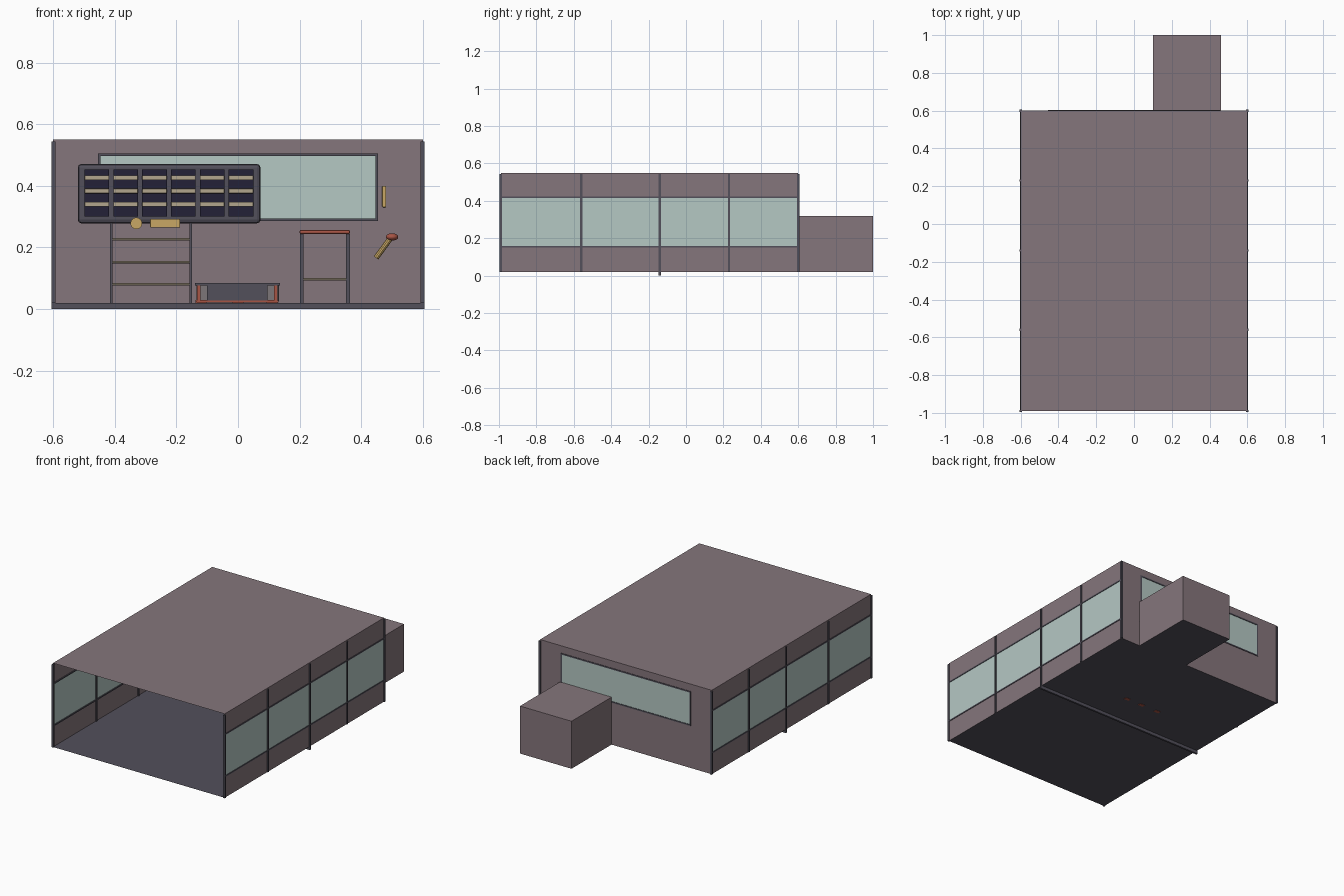
import bpy, bmesh
from mathutils import Vector

old = bpy.data.objects.get("Cube")
if old:
    bpy.data.objects.remove(old)


def material(name, r, g, b):
    m = bpy.data.materials.new(name)
    m.use_nodes = True
    m.diffuse_color = (r, g, b, 1)
    m.node_tree.nodes["Principled BSDF"].inputs["Base Color"].default_value = (r, g, b, 1)
    return m


WALL = material("mauve wall", 0.235, 0.18, 0.2)
GLASS = material("pale glass", 0.46, 0.58, 0.55)
FRAME = material("slate frame", 0.085, 0.08, 0.105)
NAVY = material("dark navy", 0.017, 0.015, 0.038)
CREAM = material("cream", 0.45, 0.38, 0.27)
GOLD = material("gold", 0.58, 0.39, 0.13)
RED = material("brick red", 0.39, 0.09, 0.06)
GREY = material("warm grey", 0.2, 0.18, 0.19)


def finish(name, bm, *mats):
    me = bpy.data.meshes.new(name)
    bm.to_mesh(me)
    bm.free()
    for m in mats:
        me.materials.append(m)
    ob = bpy.data.objects.new(name, me)
    bpy.context.collection.objects.link(ob)
    return ob


def box(name, mat, x, y, z, bevel=0):
    """Box from (min, max) ranges on each axis."""
    bm = bmesh.new()
    bmesh.ops.create_cube(bm, size=1)
    for v in bm.verts:
        v.co = [(lo + hi) / 2 + c * (hi - lo) for c, (lo, hi) in zip(v.co, (x, y, z))]
    if bevel:
        bmesh.ops.bevel(bm, geom=bm.edges[:], offset=bevel, segments=2, affect='EDGES', profile=0.5)
    return finish(name, bm, mat)


def rod(name, mat, a, b, radius, sides=10):
    a, b = Vector(a), Vector(b)
    bm = bmesh.new()
    bmesh.ops.create_cone(bm, cap_ends=True, segments=sides, radius1=radius,
                          radius2=radius, depth=(b - a).length)
    ob = finish(name, bm, mat)
    ob.location = (a + b) / 2
    ob.rotation_euler = (b - a).to_track_quat('Z', 'Y').to_euler()
    return ob


def sheet(name, point, us, vs, mats, is_glass=lambda u, v: False):
    """Thin gridded panel; faces picked by the rule become glass."""
    bm = bmesh.new()
    g = [[bm.verts.new(point(u, v)) for v in vs] for u in us]
    for i in range(len(us) - 1):
        for j in range(len(vs) - 1):
            f = bm.faces.new((g[i][j], g[i + 1][j], g[i + 1][j + 1], g[i][j + 1]))
            mid = ((us[i] + us[i + 1]) / 2, (vs[j] + vs[j + 1]) / 2)
            f.material_index = int(is_glass(*mid))
    return finish(name, bm, *mats)


W, FRONT, BACK, FLOOR, TOP = 0.6, -0.99, 0.6, 0.02, 0.55
SILL, HEAD = 0.155, 0.42
bays = [FRONT, -0.56, -0.14, 0.23, BACK]

# Shell: floor, roof and back wall with its long window
sheet("floor", lambda u, v: (u, v, FLOOR), [-W, W], [FRONT, BACK], [FRAME])
sheet("roof", lambda u, v: (u, v, TOP), [-W, W], [FRONT, BACK], [WALL])
sheet("back_wall", lambda u, v: (-u, BACK, v), [-W, -0.45, 0.45, W], [FLOOR, 0.29, 0.5, TOP],
      [WALL, GLASS], lambda u, v: abs(u) < 0.45 and 0.29 < v < 0.5)
for z in (0.29, 0.5):
    box("back_window_rail", FRAME, (-0.454, 0.454), (0.585, 0.603), (z - 0.004, z + 0.004))
for x in (-0.45, 0.45):
    box("back_window_jamb", FRAME, (x - 0.004, x + 0.004), (0.585, 0.603), (0.286, 0.504))

# Side walls with window band, posts and rails
for side, label in ((1, "left"), (-1, "right")):
    sheet(label + "_wall", lambda u, v: (side * W, side * u, v), [side * y for y in bays][::side],
          [FLOOR, SILL, HEAD, TOP], [WALL, GLASS], lambda u, v: SILL < v < HEAD)
    xs = sorted((side * 0.593, side * 0.605))
    for y in bays:
        box(label + "_post", FRAME, xs, (y - 0.006, y + 0.006), (FLOOR, 0.543))
    xs = sorted((side * 0.595, side * 0.603))
    for z in (SILL, HEAD):
        box(label + "_rail", FRAME, xs, (FRONT, BACK), (z - 0.004, z + 0.004))

# Cross beam below the floor
box("floor_beam", FRAME, (-0.605, 0.605), (-0.146, -0.134), (0, FLOOR))

# Rear annex, open to the wall, with a dark underside
annex = box("rear_annex", WALL, (0.1, 0.46), (BACK, 1.0), (FLOOR, 0.32))
annex.data.materials.append(FRAME)
for p in annex.data.polygons:
    p.material_index = int(p.normal.z < -0.5)

# Rack board: six dark cells, three rows of cream bars
box("rack_board", FRAME, (-0.52, 0.073), (0.47, 0.5), (0.278, 0.471), 0.012)
for i in range(6):
    x = -0.498 + i * 0.0935
    box("rack_cell", NAVY, (x, x + 0.08), (0.464, 0.472), (0.3, 0.453))
    for z in (0.34, 0.383, 0.426):
        box("rack_bar", CREAM, (x, x + 0.08), (0.452, 0.466), (z - 0.008, z + 0.008), 0.003)

# Rack stand with rungs, and the knob and handle under the board
for x in (-0.411, -0.153):
    box("rack_leg", FRAME, (x - 0.004, x + 0.004), (0.48, 0.495), (FLOOR, 0.3))
for z in (0.08, 0.152, 0.226):
    rod("rack_rung", CREAM, (-0.41, 0.487, z), (-0.154, 0.487, z), 0.004)
rod("rack_knob", GOLD, (-0.33, 0.44, 0.278), (-0.33, 0.48, 0.278), 0.019, 16)
box("rack_handle", GOLD, (-0.285, -0.188), (0.445, 0.47), (0.264, 0.293), 0.003)

# Stool with red seat
box("stool_seat", RED, (0.2, 0.363), (0.3, 0.46), (0.243, 0.257), 0.005)
for x in (0.207, 0.357):
    for y in (0.308, 0.452):
        box("stool_leg", FRAME, (x - 0.006, x + 0.006), (y - 0.006, y + 0.006), (FLOOR, 0.244))
for y in (0.308, 0.452):
    rod("stool_rung", CREAM, (0.207, y, 0.096), (0.357, y, 0.096), 0.004)

# Low chest with red trim, its feet reaching through the floor
box("chest_body", GREY, (-0.137, 0.133), (0.06, 0.18), (0.024, 0.082), 0.004)
box("chest_panel", FRAME, (-0.1, 0.095), (0.054, 0.062), (0.028, 0.077))
box("chest_lid_edge", FRAME, (-0.14, 0.136), (0.05, 0.185), (0.077, 0.084))
box("chest_base_trim", RED, (-0.135, 0.131), (0.052, 0.06), (0.021, 0.028))
for x in (-0.127, 0.123):
    box("chest_side_trim", RED, (x - 0.006, x + 0.006), (0.052, 0.06), (0.022, 0.078))
for x in (-0.12, 0, 0.11):
    box("chest_foot", RED, (x - 0.018, x + 0.018), (0.058, 0.08), (0.0185, 0.03))

# Wall handle and lever with red grip
box("wall_handle", GOLD, (0.468, 0.481), (0.58, 0.598), (0.33, 0.4), 0.003)
rod("lever_arm", GOLD, (0.448, 0.56, 0.166), (0.495, 0.56, 0.23), 0.009)
rod("lever_mount", FRAME, (0.465, 0.56, 0.19), (0.465, 0.6, 0.19), 0.006)
bm = bmesh.new()
bmesh.ops.create_uvsphere(bm, u_segments=16, v_segments=8, radius=0.02)
grip = finish("lever_grip", bm, RED)
grip.location = (0.5, 0.56, 0.234)
grip.scale = (1, 1, 0.6)
for p in grip.data.polygons:
    p.use_smooth = True
